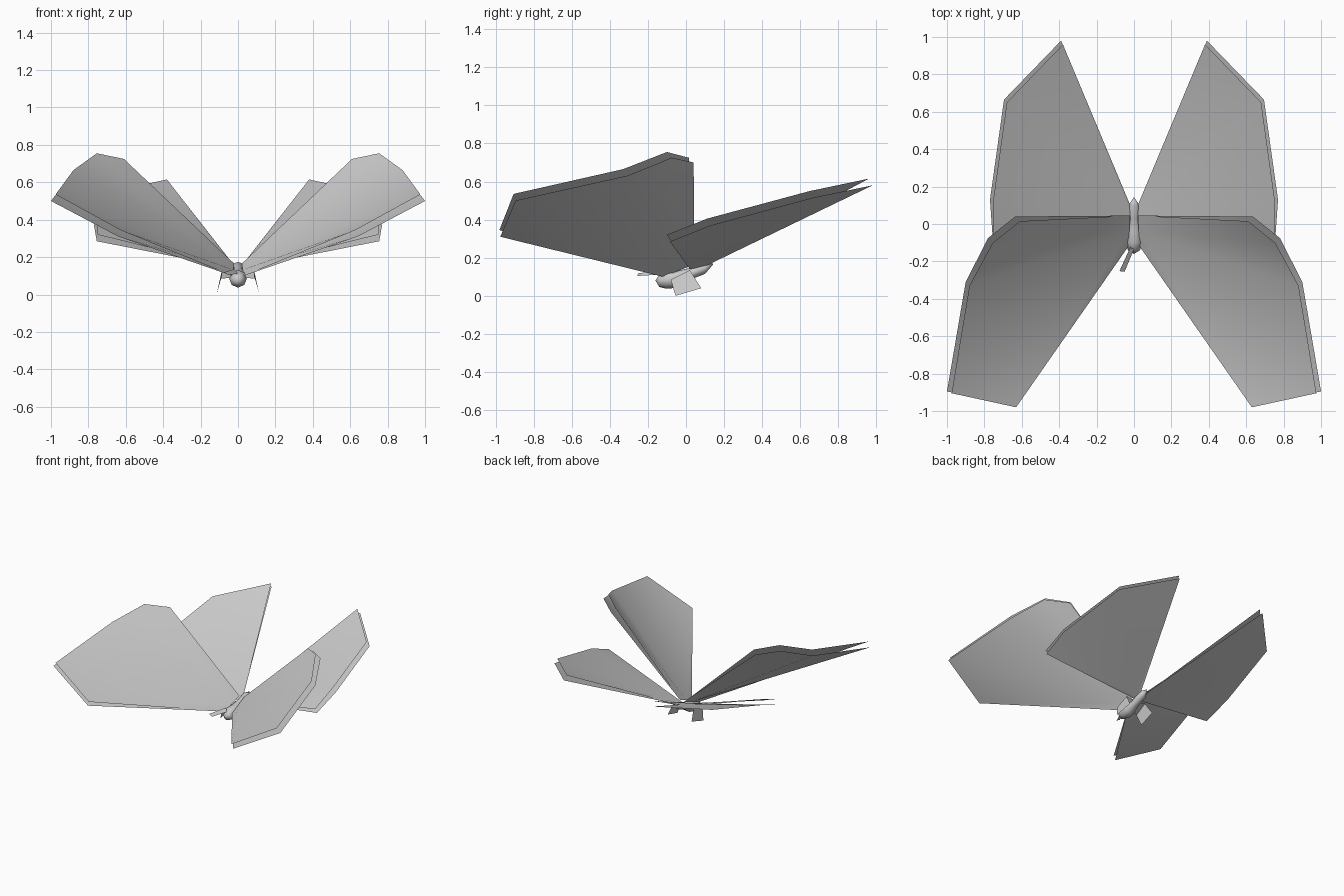
import bpy
import math

cube = bpy.data.objects.get("Cube")
if cube:
    bpy.data.objects.remove(cube, do_unlink=True)

# One plain grey for the whole model
grey = bpy.data.materials.new("light grey")
grey.use_nodes = True
colour = (0.6, 0.6, 0.6, 1)
grey.diffuse_color = colour
grey.node_tree.nodes["Principled BSDF"].inputs["Base Color"].default_value = colour


def build(name, verts, faces, smooth=60):
    mesh = bpy.data.meshes.new(name)
    mesh.from_pydata(verts, [], faces)
    mesh.update()
    mesh.materials.append(grey)
    obj = bpy.data.objects.new(name, mesh)
    bpy.context.collection.objects.link(obj)
    bpy.ops.object.select_all(action="DESELECT")
    obj.select_set(True)
    bpy.context.view_layer.objects.active = obj
    bpy.ops.object.shade_smooth_by_angle(angle=math.radians(smooth))
    return obj


def build_pair(name, verts, faces):
    """Left part on +x and its mirror image on the right."""
    build("left_" + name, verts, faces)
    build("right_" + name, [(-x, y, z) for x, y, z in verts],
          [f[::-1] for f in faces])


def wing_sheet(name, front_root, outline, back_root, underside=False):
    """Fan of triangles spreading from the middle of the wing root."""
    apex = tuple((a + b) / 2 for a, b in zip(front_root, back_root))
    verts = [apex, front_root, *outline, back_root]
    faces = [(0, i, i + 1) for i in range(1, len(verts) - 1)]
    if underside:
        faces = [f[::-1] for f in faces]
    build_pair(name, verts, faces)


# Forewings: two thin sheets that part towards the rim
fore_front, fore_back = (0.03, -0.12, 0.10), (0.02, 0.045, 0.165)
wing_sheet("forewing_top", fore_front,
           [(0.63, -0.98, 0.345), (0.975, -0.905, 0.535), (0.88, -0.33, 0.665),
            (0.755, -0.10, 0.755), (0.61, 0.015, 0.725)], fore_back)
wing_sheet("forewing_underside", fore_front,
           [(0.64, -0.975, 0.31), (1.0, -0.895, 0.50), (0.90, -0.31, 0.63),
            (0.78, -0.075, 0.725), (0.635, 0.04, 0.70)], fore_back, True)

# Hindwings
hind_front, hind_back = (0.02, 0.02, 0.14), (0.02, 0.10, 0.155)
wing_sheet("hindwing_top", hind_front,
           [(0.75, -0.10, 0.32), (0.755, 0.11, 0.405),
            (0.68, 0.65, 0.55), (0.38, 0.96, 0.615)], hind_back)
wing_sheet("hindwing_underside", hind_front,
           [(0.755, -0.085, 0.285), (0.77, 0.13, 0.37),
            (0.695, 0.665, 0.515), (0.39, 0.98, 0.58)], hind_back, True)

# Body: rings of (y, z, radius) with a round head, slim waist and pointed tail
rings = [(-0.14, 0.078, 0.032), (-0.10, 0.084, 0.047), (-0.04, 0.088, 0.045),
         (0.03, 0.118, 0.03), (0.10, 0.145, 0.03)]
sides = 8
verts = []
for y, z, r in rings:
    for i in range(sides):
        a = math.tau * i / sides
        verts.append((r * math.cos(a), y, z + r * math.sin(a)))
faces = []
for k in range(len(rings) - 1):
    for i in range(sides):
        j = (i + 1) % sides
        a, b = k * sides, (k + 1) * sides
        faces.append((a + i, a + j, b + j, b + i))
nose, tail = len(verts), len(verts) + 1
verts += [(0, -0.16, 0.08), (0, 0.145, 0.168)]
last = (len(rings) - 1) * sides
for i in range(sides):
    j = (i + 1) % sides
    faces += [(nose, j, i), (tail, last + i, last + j)]
build("body", verts, faces)

# Legs: bent plates that hang beside the body
build_pair("leg",
           [(0.03, -0.05, 0.09), (0.03, 0.03, 0.12),
            (0.09, -0.08, 0.085), (0.085, 0.02, 0.135),
            (0.115, -0.055, 0.0), (0.105, 0.08, 0.04)],
           [(0, 2, 3, 1), (2, 4, 5, 3)])

# Single antenna on the right of the head
build("antenna",
      [(-0.078, -0.252, 0.118), (-0.05, -0.255, 0.104),
       (0.0, -0.135, 0.112), (-0.02, -0.125, 0.135)],
      [(0, 1, 2, 3)])
